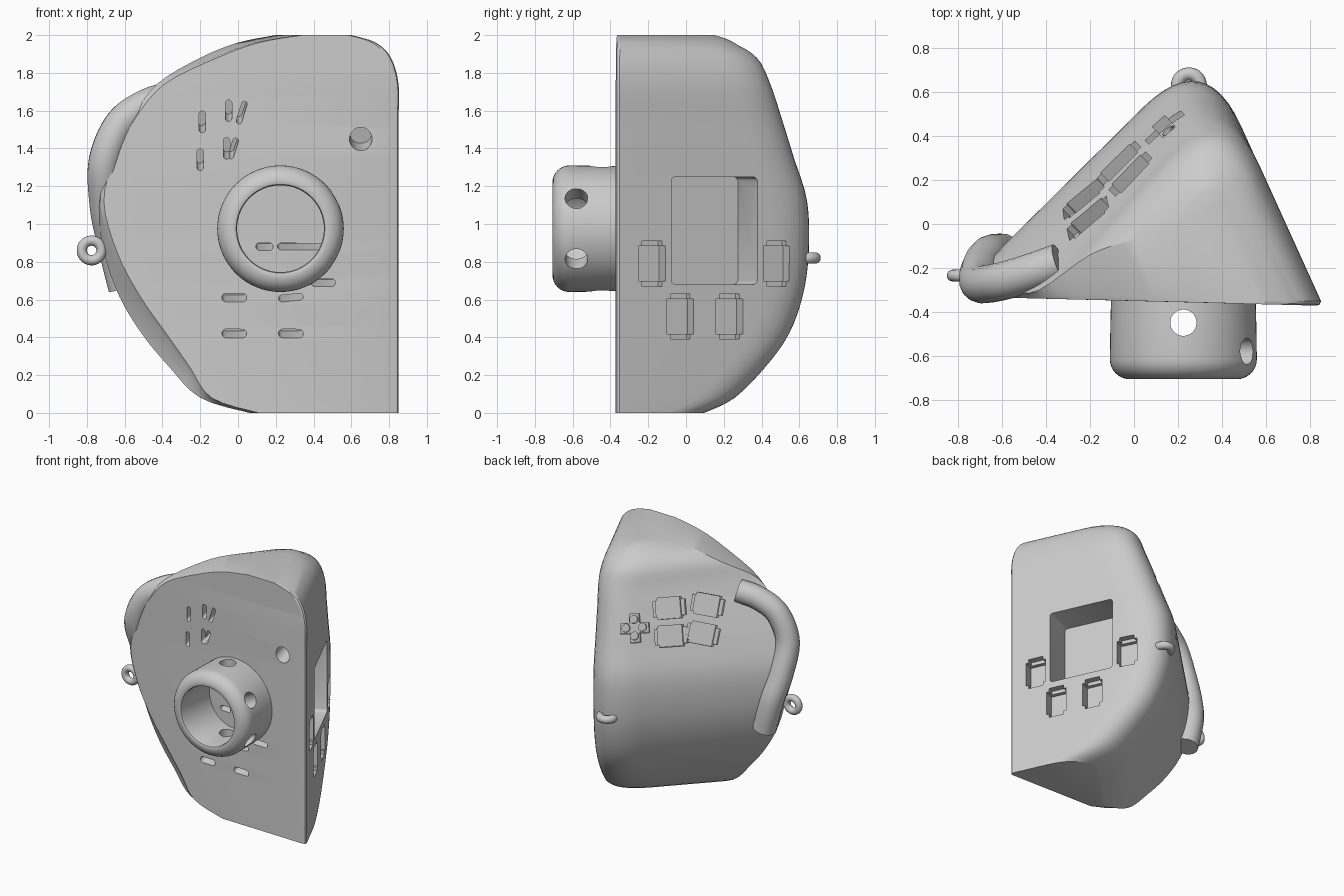
import bpy, bmesh, math
from mathutils import Vector, Matrix
from mathutils.bvhtree import BVHTree

cube = bpy.data.objects.get("Cube")
if cube:
    bpy.data.objects.remove(cube)

grey = bpy.data.materials.new("light grey plastic")
grey.use_nodes = True
COLOUR = (0.6, 0.6, 0.6, 1)
grey.diffuse_color = COLOUR
grey.node_tree.nodes["Principled BSDF"].inputs["Base Color"].default_value = COLOUR


def add_object(name, bm):
    bmesh.ops.recalc_face_normals(bm, faces=bm.faces)
    mesh = bpy.data.meshes.new(name)
    bm.to_mesh(mesh)
    bm.free()
    mesh.materials.append(grey)
    obj = bpy.data.objects.new(name, mesh)
    bpy.context.collection.objects.link(obj)
    return obj


def select(obj):
    bpy.ops.object.select_all(action="DESELECT")
    obj.select_set(True)
    bpy.context.view_layer.objects.active = obj


def smooth(obj, degrees=35):
    select(obj)
    bpy.ops.object.shade_smooth_by_angle(angle=math.radians(degrees))


def spline(keys, steps):
    """Smooth curve through the keys, of any dimension."""
    keys = [Vector(k) for k in keys]
    out = []
    for i in range(len(keys) - 1):
        a, b, c, d = (keys[min(max(i + j, 0), len(keys) - 1)] for j in (-1, 0, 1, 2))
        for s in range(steps):
            t = s / steps
            out.append(b + 0.5 * t * ((c - a) + t * (2 * a - 5 * b + 4 * c - d
                                                     + t * (3 * (b - c) + d - a))))
    return out + [keys[-1]]


def loft(bm, rings, closed=False):
    rings = [[bm.verts.new(p) for p in ring] for ring in rings]
    n = len(rings[0])
    for r in range(len(rings) if closed else len(rings) - 1):
        low, high = rings[r], rings[(r + 1) % len(rings)]
        for i in range(n):
            j = (i + 1) % n
            bm.faces.new((low[i], low[j], high[j], high[i]))
    if not closed:
        bm.faces.new(rings[0])
        bm.faces.new(rings[-1])


def frame(loc, normal, roll=0):
    z = Vector(normal).normalized()
    x = Vector((0, 0, 1)).cross(z)
    x = x.normalized() if x.length > 0.01 else Vector((1, 0, 0))
    rot = Matrix((x, z.cross(x), z)).transposed().to_4x4()
    return Matrix.Translation(loc) @ rot @ Matrix.Rotation(math.radians(roll), 4, "Z")


def rounded(w, h, r, n=16):
    """Rectangle outline with round corners; a slot or circle for a large r."""
    pts = []
    for i in range(n):
        a = math.tau * (i + 0.5) / n
        c, s = math.cos(a), math.sin(a)
        pts.append((r * c + math.copysign(w / 2 - r, c), r * s + math.copysign(h / 2 - r, s)))
    return pts


def slot(w, h, n=16):
    return rounded(w, h, min(w, h) / 2 - 0.0002, n)


def box(w, h, x=0, y=0):
    return [(x - w / 2, y - h / 2), (x + w / 2, y - h / 2),
            (x + w / 2, y + h / 2), (x - w / 2, y + h / 2)]


def prism(bm, outline, matrix, depth, out=0.06):
    loft(bm, [[matrix @ Vector((x, y, z)) for x, y in outline] for z in (-depth, out)])


def carve(obj, bm):
    cutter = add_object("cutter", bm)
    cutter.hide_render = True
    mod = obj.modifiers.new("carve", "BOOLEAN")
    mod.operation, mod.solver, mod.object = "DIFFERENCE", "EXACT", cutter
    mod.use_self = True
    select(obj)
    bpy.ops.object.modifier_apply(modifier=mod.name)
    bpy.data.objects.remove(cutter)


# Body sections: height, plate edge x, ridge x, ridge y, apex y, right edge x
SECTIONS = [
    (0.0, 0.1, 0.06, -0.3, 0.12, 0.85), (0.08, -0.15, -0.2, -0.31, 0.28, 0.85),
    (0.25, -0.27, -0.37, -0.28, 0.45, 0.85), (0.42, -0.39, -0.51, -0.26, 0.57, 0.85),
    (0.62, -0.53, -0.63, -0.24, 0.64, 0.85), (0.85, -0.65, -0.71, -0.23, 0.67, 0.85),
    (1.12, -0.72, -0.74, -0.25, 0.66, 0.85), (1.35, -0.66, -0.68, -0.29, 0.59, 0.85),
    (1.55, -0.56, -0.57, -0.31, 0.53, 0.85), (1.74, -0.4, -0.43, -0.3, 0.47, 0.85),
    (1.88, -0.12, -0.2, -0.14, 0.4, 0.81), (1.96, 0.1, 0.0, -0.07, 0.27, 0.73),
    (2.0, 0.33, 0.2, 0.0, 0.08, 0.6)]


def front_y(x):
    return -0.372 + 0.025 * (0.85 - x)


def section(row):
    z, plate_x, ridge_x, ridge_y, apex_y, right_x = row
    ridge = Vector((ridge_x, ridge_y))
    right = Vector((right_x, front_y(right_x) + 0.02))
    sharp_y = apex_y + 0.14
    sharp = Vector((right_x - 0.45 * (sharp_y + 0.36), sharp_y))
    d = min(0.4, 0.6 * (sharp - ridge).length)
    p = sharp + (right - sharp).normalized() * d
    q = sharp + (ridge - sharp).normalized() * d
    pts = [right - Vector((0.02, 0.02)), right - Vector((0.006, 0.014)), right]
    for i in range(13):
        t = i / 12
        pts.append(p * (1 - t) ** 2 + sharp * 2 * t * (1 - t) + q * t * t)
    fy = front_y(plate_x)
    pts += [ridge, Vector((plate_x - 0.01, fy + 0.02)), Vector((plate_x + 0.01, fy))]
    return [(v.x, v.y, z) for v in pts]


bm = bmesh.new()
loft(bm, [section(r) for r in spline(SECTIONS, 4)])
bmesh.ops.recalc_face_normals(bm, faces=bm.faces)
tree = BVHTree.FromBMesh(bm)
body = add_object("body", bm)


def on_body(start, direction, roll=0):
    loc, normal, _, _ = tree.ray_cast(Vector(start), Vector(direction).normalized())
    return frame(loc, normal, roll)


def key_socket(bm, m):
    prism(bm, box(0.155, 0.185), m, 0.08)
    for s in (-1, 1):
        prism(bm, box(0.115, 0.06, 0, s * 0.09), m, 0.05)


cuts = bmesh.new()
# Display recess and four sockets on the right face
prism(cuts, rounded(0.5, 0.57, 0.025), on_body((3, 0.15, 0.965), (-1, 0, 0)), 0.25)
for y, z in ((-0.18, 0.79), (0.48, 0.79), (-0.03, 0.51), (0.23, 0.51)):
    key_socket(cuts, on_body((3, y, z), (-1, 0, 0)))
# Four sockets and a cross socket on the slanted left face
for u, z, roll in ((0.13, 1.6, 75), (0.08, 1.41, 75), (-0.15, 1.6, 90), (-0.15, 1.41, 90)):
    start = Vector((-u, -u, 0)) * math.sqrt(0.5) + Vector((-2, 2, z))
    key_socket(cuts, on_body(start, (1, -1, 0), roll))
cross = on_body((-1.71, 2.29, 1.48), (1, -1, 0))
prism(cuts, box(0.21, 0.075), cross, 0.05)
prism(cuts, box(0.075, 0.21), cross, 0.05)
for sx, sy in ((1, 0), (-1, 0), (0, 1), (0, -1)):
    prism(cuts, slot(0.06, 0.06), cross @ Matrix.Translation((sx * 0.06, sy * 0.06, 0)), 0.09)
# Wire slots in the front plate, running upward: x, z, width, height, roll
for x, z, w, h, roll in ((-0.02, 0.61, 0.13, 0.045, 0), (0.28, 0.61, 0.13, 0.035, 6),
                         (-0.02, 0.42, 0.13, 0.045, 0), (0.28, 0.42, 0.13, 0.045, 0),
                         (0.45, 0.69, 0.13, 0.04, 0), (0.14, 0.88, 0.09, 0.04, 0),
                         (0.34, 0.88, 0.26, 0.035, 0), (-0.19, 1.54, 0.035, 0.11, 0),
                         (-0.2, 1.34, 0.035, 0.11, 0), (-0.05, 1.6, 0.035, 0.11, 0),
                         (0.02, 1.59, 0.03, 0.12, -18), (-0.06, 1.4, 0.035, 0.11, 0),
                         (-0.025, 1.4, 0.03, 0.11, -18), (0.65, 1.45, 0.12, 0.12, 0)):
    prism(cuts, slot(w, h), frame((x, front_y(x), z), (0, -1, -0.3), roll), 0.12)
carve(body, cuts)
smooth(body, 25)

# Mounting barrel on the front
CENTRE = Vector((0.225, 0, 0.975))
profile = [(0.23, -0.345), (0.33, -0.345), (0.333, -0.48)]
for i in range(9):
    a = math.radians(90 * i / 8)
    profile.append((0.245 + 0.09 * math.cos(a), -0.617 - 0.09 * math.sin(a)))
profile += [(0.235, -0.703), (0.23, -0.69)]
bm = bmesh.new()
rings = []
for r, y in profile:
    rings.append([CENTRE + Vector((r * math.cos(math.tau * i / 64), y,
                                   r * math.sin(math.tau * i / 64))) for i in range(64)])
loft(bm, rings, closed=True)
barrel = add_object("mounting_barrel", bm)
cuts = bmesh.new()
for angle, y in ((90, -0.45), (270, -0.45), (29, -0.58), (-29, -0.58)):
    a = math.radians(angle)
    n = Vector((math.cos(a), 0, math.sin(a)))
    prism(cuts, slot(0.12, 0.12, 24), frame(CENTRE + n * 0.33 + Vector((0, y, 0)), n), 0.2)
carve(barrel, cuts)
smooth(barrel)


# Round bars: a bent grip and two strap loops
def bar(name, points, radius, cyclic=False):
    curve = bpy.data.curves.new(name, "CURVE")
    curve.dimensions = "3D"
    curve.bevel_depth, curve.bevel_resolution = radius, 6
    curve.use_fill_caps = not cyclic
    line = curve.splines.new("POLY")
    line.points.add(len(points) - 1)
    for p, co in zip(line.points, points):
        p.co = (*co, 1)
    line.use_cyclic_u = cyclic
    curve.materials.append(grey)
    obj = bpy.data.objects.new(name, curve)
    bpy.context.collection.objects.link(obj)
    select(obj)
    bpy.ops.object.convert(target="MESH")
    smooth(bpy.context.object, 50)


bar("side_grip", spline([(-0.34, -0.175, 1.67), (-0.48, -0.225, 1.63), (-0.62, -0.265, 1.53),
                         (-0.705, -0.27, 1.33), (-0.7, -0.2, 1.1), (-0.66, -0.14, 0.9),
                         (-0.6, -0.13, 0.66)], 8), 0.087)


def strap_loop(name, centre, axis, tube):
    m = frame(centre, axis)
    ring = [m @ Vector((x, y, 0)) for x, y in slot(0.104, 0.104, 32)]
    bar(name, ring, tube, True)


strap_loop("side_strap_loop", (-0.775, -0.235, 0.86), (0, -1, 0), 0.027)
strap_loop("back_strap_loop", (0.25, 0.632, 0.82), (0, 0, 1), 0.03)
